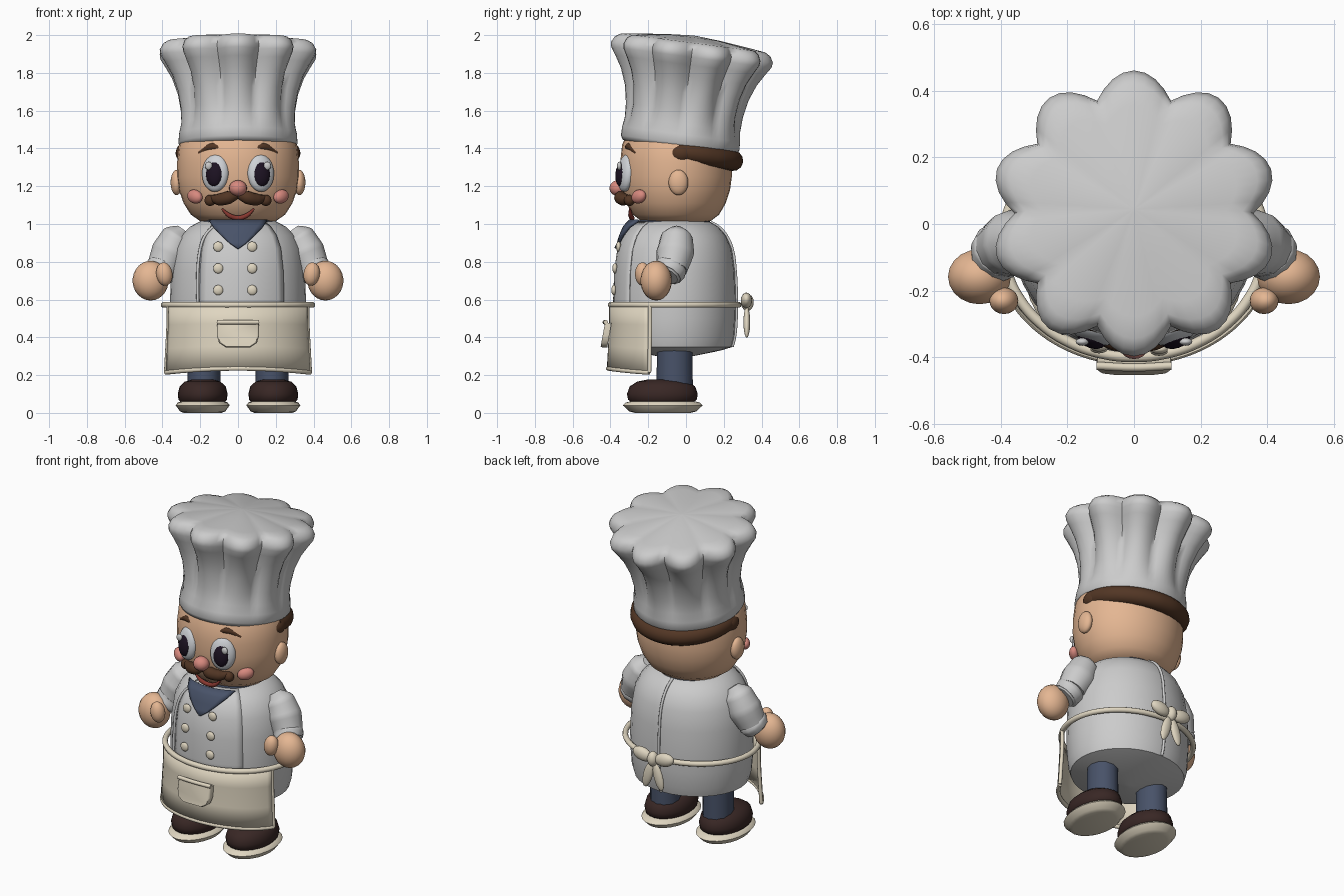
import bpy, math
from math import sin, cos, pi, radians
from mathutils import Matrix

if "Cube" in bpy.data.objects:
    bpy.data.objects.remove(bpy.data.objects["Cube"])

SKIN, PINK, RED = (.78, .47, .29), (.68, .25, .21), (.25, .04, .03)
BROWN, SHOE, NAVY = (.085, .037, .018), (.04, .02, .018), (.065, .085, .14)
CREAM, WHITE, DARK = (.74, .67, .53), (1, 1, .97), (.012, .006, .016)
GREY = None
mats = {}


def finish(ob, name, color, angle=50):
    ob.name = name
    if color:
        if color not in mats:
            mats[color] = bpy.data.materials.new("paint")
            mats[color].diffuse_color = (*color, 1)
        ob.data.materials.clear()
        ob.data.materials.append(mats[color])
    bpy.ops.object.select_all(action='DESELECT')
    ob.select_set(True)
    bpy.context.view_layer.objects.active = ob
    bpy.ops.object.shade_smooth_by_angle(angle=radians(angle))
    return ob


def loft(name, rings, color, closed=True, caps=False, thick=0, angle=50):
    """Skin a list of equally long point rows."""
    n = len(rings[0])
    verts = [p for r in rings for p in r]
    faces = [(i*n+j, i*n+(j+1) % n, (i+1)*n+(j+1) % n, (i+1)*n+j)
             for i in range(len(rings)-1) for j in range(n if closed else n-1)]
    if caps:
        faces += [tuple(range(n))[::-1], tuple(range((len(rings)-1)*n, len(rings)*n))]
    me = bpy.data.meshes.new(name)
    me.from_pydata(verts, [], faces)
    ob = bpy.data.objects.new(name, me)
    bpy.context.collection.objects.link(ob)
    if thick:
        m = ob.modifiers.new("thickness", 'SOLIDIFY')
        m.thickness, m.offset = thick, 0
    return finish(ob, name, color, angle)


def lathe(name, prof, color, c=(0, 0), sy=1, n=32, angle=50):
    rings = [[(c[0]+r*cos(2*pi*k/n), c[1]+sy*r*sin(2*pi*k/n), z) for k in range(n)] for r, z in prof]
    return loft(name, rings, color, caps=True, angle=angle)


def ball(name, loc, size, color, rot=(0, 0, 0), seg=20):
    bpy.ops.mesh.primitive_uv_sphere_add(segments=seg, ring_count=seg*2//3, location=loc,
                                         rotation=[radians(a) for a in rot])
    ob = bpy.context.object
    ob.scale = size
    return finish(ob, name, color)


def tube(name, pts, r, color, radii=None, cyclic=False, res=3):
    cu = bpy.data.curves.new(name, 'CURVE')
    cu.dimensions, cu.bevel_depth, cu.bevel_resolution = '3D', r, res
    cu.resolution_u, cu.use_fill_caps = 6, True
    sp = cu.splines.new('BEZIER')
    sp.bezier_points.add(len(pts)-1)
    for i, (bp, p) in enumerate(zip(sp.bezier_points, pts)):
        bp.co, bp.handle_left_type, bp.handle_right_type = p, 'AUTO', 'AUTO'
        bp.radius = radii[i] if radii else 1
    sp.use_cyclic_u = cyclic
    ob = bpy.data.objects.new(name, cu)
    bpy.context.collection.objects.link(ob)
    bpy.ops.object.select_all(action='DESELECT')
    ob.select_set(True)
    bpy.context.view_layer.objects.active = ob
    bpy.ops.object.convert(target='MESH')
    return finish(bpy.context.object, name, color)


# Jacket body, plus a lookup of points on its surface (a = 0 is the front)
BODY = [(.02, .285), (.27, .33), (.335, .348), (.35, .40), (.358, .5), (.36, .6), (.354, .75), (.335, .87),
        (.30, .94), (.255, .985), (.19, 1.02)]
lathe("jacket_body", BODY, GREY, (0, -.058), .895)


def surf(a, z, off=0):
    for (r0, z0), (r1, z1) in zip(BODY, BODY[1:]):
        if z <= z1:
            break
    r = r0+(r1-r0)*(z-z0)/(z1-z0)+off
    return (r*sin(a), -.058-.895*r*cos(a), z)


# Double-breasted front panel, piping and buttons
loft("jacket_front_panel", [[surf(radians(-34+76*k/12), z, .003) for k in range(13)]
                            for z in (.5, .6, .75, .87, .94, .985, 1.01)], GREY, closed=False, thick=.006)
tube("front_piping", [surf(radians(a), z, .008) for a, z in
                      ((-35, .52), (-36, .7), (-36, .85), (-35, .93), (-31, .98), (-26, 1.01))], .008, WHITE)
tube("back_piping", [surf(pi, z, .003) for z in (.35, .4, .6, .75, .87, .94, .985, 1.01)], .008, WHITE)
for x in (-.105, .075):
    for z in (.65, .765, .88):
        px, py, pz = surf(math.asin(x/.35), z, .012)
        ball("button", (x, py, z), (.027, .014, .027), CREAM, seg=14)

# Neckerchief
rows = []
for z, w, off in ((1.02, 36, .075), (.985, 26, .045), (.94, 16, .022), (.90, 8, .016), (.87, .6, .016)):
    rows.append([surf(radians(w*(j-4)/4), z, off) for j in range(9)])
loft("kerchief_front", rows, NAVY, closed=False, thick=.015)
tube("kerchief_collar", [(.18*sin(a*pi/8), -.06-.17*cos(a*pi/8), 1.012) for a in range(16)], .018, NAVY, cyclic=True)

# Head
lathe("head", [(.10, 1.0), (.20, 1.015), (.25, 1.05), (.288, 1.11), (.313, 1.18), (.323, 1.25), (.322, 1.33),
               (.312, 1.42), (.28, 1.48), (.1, 1.51)], SKIN, (0, -.053), .915)
ball("nose", (0, -.36, 1.19), (.047, .045, .042), PINK)
tube("mouth", [(-.085, -.297, 1.08), (-.045, -.293, 1.045), (0, -.285, 1.032), (.045, -.293, 1.045),
               (.085, -.297, 1.08)], .013, RED, (.4, 1, 1, 1, .4))

# Hair round the back of the head
tube("hair_band", [(.272*cos(radians(a)), -.02+.268*sin(radians(a)), 1.385-.05*max(0, sin(radians(a))))
                   for a in range(-5, 186, 19)], .055, BROWN, res=4)

# Mirrored face, arm and leg parts
for s in (-1, 1):
    ball("eye_white", (s*.120, -.318, 1.27), (.074, .042, .10), (.62, .64, .67), (-6, 0, s*20))
    ball("pupil", (s*.125, -.342, 1.265), (.046, .03, .066), DARK, (-6, 0, s*18))
    ball("eye_glint", (s*.155, -.353, 1.308), (.02, .012, .022), WHITE, seg=12)
    tube("eyebrow", [(s*.065, -.31, 1.385), (s*.13, -.30, 1.41), (s*.205, -.26, 1.375)], .02, BROWN, (.7, 1, .6))
    tube("moustache", [(0, -.335, 1.155), (s*.05, -.345, 1.14), (s*.10, -.325, 1.13), (s*.145, -.30, 1.14)],
         .036, BROWN, (.5, 1, .9, .4))
    ball("moustache_tip", (s*.148, -.30, 1.125), (.03, .028, .03), BROWN, seg=14)
    ball("cheek", (s*.228, -.25, 1.145), (.048, .03, .036), PINK, (0, s*-15, s*42))
    ball("ear", (s*.325, -.04, 1.22), (.032, .052, .067), SKIN)
    ball("sideburn", (s*.285, -.025, 1.375), (.045, .065, .05), BROWN)
    # arms
    tube("sleeve", [(s*.29, -.048, .97), (s*.32, -.05, .93), (s*.36, -.057, .85), (s*.40, -.075, .765)],
         .1, GREY, (.35, .85, 1, .85), res=4)
    tube("cuff", [(s*.393, -.072, .78), (s*.402, -.08, .765), (s*.418, -.1, .735), (s*.425, -.105, .725)],
         .088, WHITE, (.9, 1, .92, .75), res=4)
    ball("hand", (s*.463, -.158, .70), (.095, .083, .105), SKIN)
    ball("thumb", (s*.39, -.23, .735), (.043, .04, .062), SKIN, (0, s*8, 0))
    # legs and shoes
    lathe("trouser_leg", [(.088, .1), (.085, .34)], NAVY, (s*.18, -.06), 1.1, n=12)
    lathe("shoe", [(.11, .05), (.128, .07), (.132, .10), (.122, .14), (.095, .165), (.05, .178)],
          SHOE, (s*.187, -.125), 1.42, n=24)
    lathe("sole", [(.10, 0), (.12, .008), (.143, .04), (.132, .055), (.11, .063)],
          CREAM, (s*.187, -.123), 1.48, n=24)


# Apron: wrapped sheet with hem, waist tie and pocket
def wrap(deg, z, k=1.0):
    a = radians(deg)
    return (.40*k*sin(a), -.055-.345*k*cos(a), z)


def hem_z(deg):
    return .235-.025*sin(radians(deg))**2


HALF = 67
arc = [-HALF+HALF*2*j/24 for j in range(25)]
loft("apron", [[wrap(d, .575+(hem_z(d)-.575)*t, k) for d in arc]
               for t, k in ((0, 1), (.3, 1), (.65, 1.015), (1, 1.035))], CREAM, closed=False, thick=.014)
tube("apron_hem", [wrap(d, hem_z(d), 1.035) for d in arc], .012, CREAM)
for s in (-HALF, HALF):
    tube("apron_side_hem", [wrap(s, .57), wrap(s, .47, 1), wrap(s, .35, 1.015), wrap(s, hem_z(s), 1.035)],
         .011, CREAM)
tube("apron_tie", [(.393*sin(a*pi/12), -.06-.338*cos(a*pi/12), .572) for a in range(24)], .016, CREAM, cyclic=True)
pocket = [(-.11, .475), (.11, .475), (.112, .41), (.10, .37), (.065, .347), (-.065, .347), (-.10, .37),
          (-.112, .41)]
loft("pocket", [[(x*k, y-(.475-z)*.17, .41+(z-.41)*k) for x, z in pocket]
                for y, k in ((-.395, 1), (-.422, 1), (-.43, .94))], CREAM, caps=True)
tube("pocket_hem", [(-.112, -.425, .48), (0, -.43, .48), (.112, -.425, .48)], .012, CREAM)

# Bow at the back
ball("bow_knot", (0, .325, .585), (.032, .034, .045), CREAM, seg=14)
for s in (-1, 1):
    ball("bow_loop", (s*.075, .32, .595), (.065, .03, .04), CREAM, (0, s*-12, 0), seg=16)
    ball("bow_tail", (s*.035, .322, .48), (.03, .018, .085), CREAM, (0, s*-16, 0), seg=14)

# Pleated hat: ten lobes growing from a round band, tipped backwards
N, LOBES = 80, 10
HAT = [(.27, 0, 0), (.302, .004, 0), (.316, .025, 0), (.315, .07, .004), (.308, .12, .014), (.312, .19, .028),
       (.33, .28, .042), (.362, .36, .056), (.40, .42, .066), (.428, .46, .074), (.432, .485, .074),
       (.415, .515, .07), (.385, .532, .06), (.32, .54, .045), (.15, .559, .02), (.01, .569, 0)]
tilt = Matrix.Translation((0, -.035, 1.402)) @ Matrix.Rotation(radians(-7.5), 4, 'X')
rings = []
for r, h, amp in HAT:
    h *= 1.055
    ring = []
    for k in range(N):
        a = pi/2+2*pi*k/N
        pleat = 1-abs(cos(LOBES*(a-pi/2)/2))
        rr = r-amp*pleat
        ring.append(tuple(tilt @ Matrix.Translation((rr*cos(a), rr*sin(a), h)).to_translation()))
    rings.append(ring)
loft("pleated_hat", rings, WHITE, caps=True, angle=60)

for m in bpy.data.materials:
    if m.users and not m.is_grease_pencil:
        m.use_nodes = True
        m.node_tree.nodes["Principled BSDF"].inputs["Base Color"].default_value = m.diffuse_color
